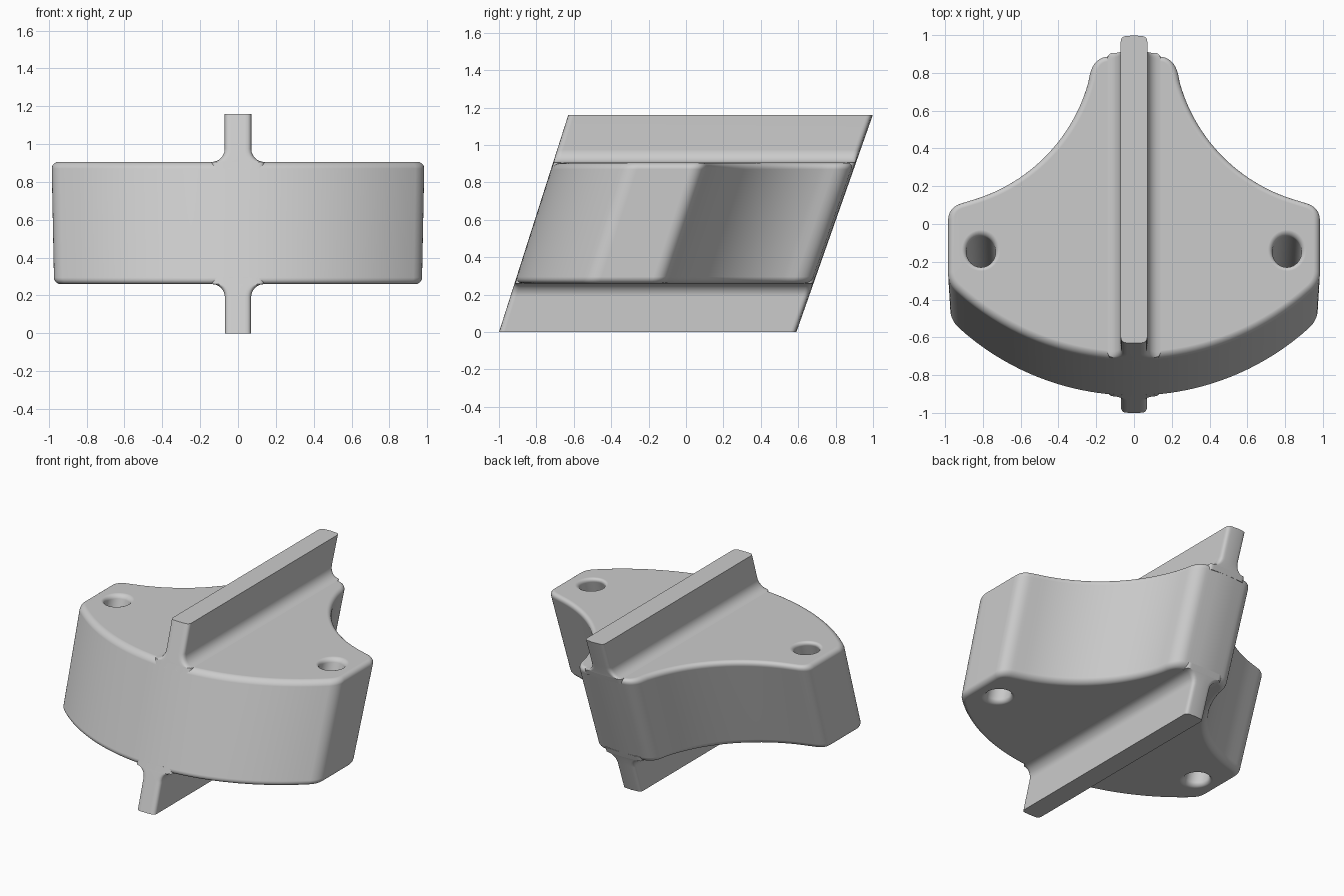
import bpy, bmesh
from math import sin, cos, pi, sqrt, atan2
from mathutils import Vector

cube = bpy.data.objects.get("Cube")
if cube:
    bpy.data.objects.remove(cube, do_unlink=True)

BOTTOM, TOP, HEIGHT = 0.26, 0.905, 1.16    # body faces and overall height
ROUND = 0.035                              # radius of the body's rims

grey = bpy.data.materials.new("plain grey")
grey.use_nodes = True
grey.diffuse_color = (0.6, 0.6, 0.6, 1)
grey.node_tree.nodes["Principled BSDF"].inputs["Base Color"].default_value = (0.6, 0.6, 0.6, 1)


def place(x, y, z):
    """Lean the plan backwards with height, widening it very slightly."""
    def front(h):
        return -1 + 0.319 * h

    def length(h):
        return 1.59 + 0.033 * h
    k = length(z) / length(TOP)
    return (x * k, front(z) + (y - front(TOP)) * k, z)


def loft(name, rings):
    """Skin a stack of (plan, height) rings and cap both ends."""
    bm = bmesh.new()
    loops = [[bm.verts.new(place(x, y, z)) for x, y in plan] for plan, z in rings]
    n = len(loops[0])
    for a, b in zip(loops, loops[1:]):
        for i in range(n):
            j = (i + 1) % n
            bm.faces.new((a[i], a[j], b[j], b[i]))
    bm.faces.new(loops[0])
    bm.faces.new(loops[-1])
    bmesh.ops.recalc_face_normals(bm, faces=bm.faces)
    mesh = bpy.data.meshes.new(name)
    bm.to_mesh(mesh)
    bm.free()
    mesh.materials.append(grey)
    obj = bpy.data.objects.new(name, mesh)
    bpy.context.collection.objects.link(obj)
    return obj


def activate(obj):
    bpy.ops.object.select_all(action='DESELECT')
    obj.select_set(True)
    bpy.context.view_layer.objects.active = obj


def smooth(obj):
    activate(obj)
    bpy.ops.object.shade_smooth_by_angle(angle=pi / 6)
    obj.modifiers.new("weighted normals", 'WEIGHTED_NORMAL').keep_sharp = True


def corner(a, b, c, steps=8):
    """Rounded corner from a to c around b."""
    ts = [i / steps for i in range(steps + 1)]
    return [tuple((1 - t) ** 2 * p + 2 * t * (1 - t) * q + t * t * r
                  for p, q, r in zip(a, b, c)) for t in ts]


def bow(x):
    """Curved front edge of the plan."""
    return -0.711 + 1.4 - sqrt(1.4 ** 2 - x * x)


def inset(plan, d):
    """Move a counter-clockwise outline inwards by d."""
    out = []
    for i, p in enumerate(plan):
        a, b = Vector(plan[i - 1]), Vector(plan[(i + 1) % len(plan)])
        t = (b - a).normalized()
        out.append((p[0] - t.y * d, p[1] + t.x * d))
    return out


# Body plan: bowed front, short sides, scooped flanks, narrow back
right = [(0.94 * i / 20, bow(0.94 * i / 20)) for i in range(20)]
right += corner((0.94, bow(0.94)), (0.985, -0.306), (0.985, -0.25))
right += corner((0.985, 0.03), (0.985, 0.103), (0.90, 0.123))
cx, cy, radius = 1.11, 1.0, 0.9
start, end = atan2(0.123 - cy, 0.90 - cx), atan2(0.80 - cy, 0.235 - cx)
start, end = start % (2 * pi), end % (2 * pi)
for i in range(1, 28):
    a = start + (end - start) * i / 28
    right.append((cx + radius * cos(a), cy + radius * sin(a)))
right += corner((0.235, 0.80), (0.213, 0.895), (0.13, 0.897))
right += [(0.07, 0.905), (0, 0.909)]
plan = right + [(-x, y) for x, y in right[-2:0:-1]]

# Body with rounded upper and lower rims
quarter = [pi / 2 * i / 6 for i in range(7)]
rings = [(inset(plan, ROUND * (1 - sin(a))), BOTTOM + ROUND * (1 - cos(a))) for a in quarter]
rings += [(inset(plan, ROUND * (1 - cos(a))), TOP - ROUND * (1 - sin(a))) for a in quarter]
body = loft("body", rings)


# Two leaning holes with softened mouths
def circle(x, y, r):
    return [(x + r * cos(2 * pi * i / 40), y + 1.07 * r * sin(2 * pi * i / 40))
            for i in range(40)]


HOLE, FLARE = 0.077, 0.025
profile = [(HOLE + FLARE, BOTTOM - 0.03)]
profile += [(HOLE + FLARE * (1 - sin(a)), BOTTOM + FLARE * (1 - cos(a))) for a in quarter]
profile += [(HOLE + FLARE * (1 - cos(a)), TOP - FLARE * (1 - sin(a))) for a in quarter]
profile += [(HOLE + FLARE, TOP + 0.03)]
for side in (-1, 1):
    cutter = loft("hole_cutter", [(circle(side * 0.81, -0.14, r), z) for r, z in profile])
    cutter.hide_render = True
    activate(body)
    mod = body.modifiers.new("hole", 'BOOLEAN')
    mod.operation, mod.solver, mod.object = 'DIFFERENCE', 'EXACT', cutter
    bpy.ops.object.modifier_apply(modifier=mod.name)
    bpy.data.objects.remove(cutter, do_unlink=True)
smooth(body)


# Ribs along the centre, flaring into the body
def rib_plan(w, r=0.03):
    front = [(x, bow(x)) for x in (0, w / 2)]
    edge = bow(w)
    half = front + corner((w - r, bow(w - r)), (w, edge), (w, edge + r), 5)
    half += corner((w, 0.905 - r), (w, 0.905), (w - r, 0.905), 5) + [(0, 0.909)]
    return half + [(-x, y) for x, y in half[-2:0:-1]]


def rib(name, base, up, tip):
    fillet = 0.07
    levels = [(2 * fillet, base - up * ROUND)]
    levels += [(2 * fillet - fillet * sin(a), base + up * fillet * (1 - cos(a)))
               for a in quarter]
    levels.append((fillet, tip))
    # Turn the flare so it lies flat on the body and upright on the rib
    smooth(loft(name, [(rib_plan(w), z) for w, z in levels]))


rib("upper_rib", TOP, 1, HEIGHT)
rib("lower_rib", BOTTOM, -1, 0)
